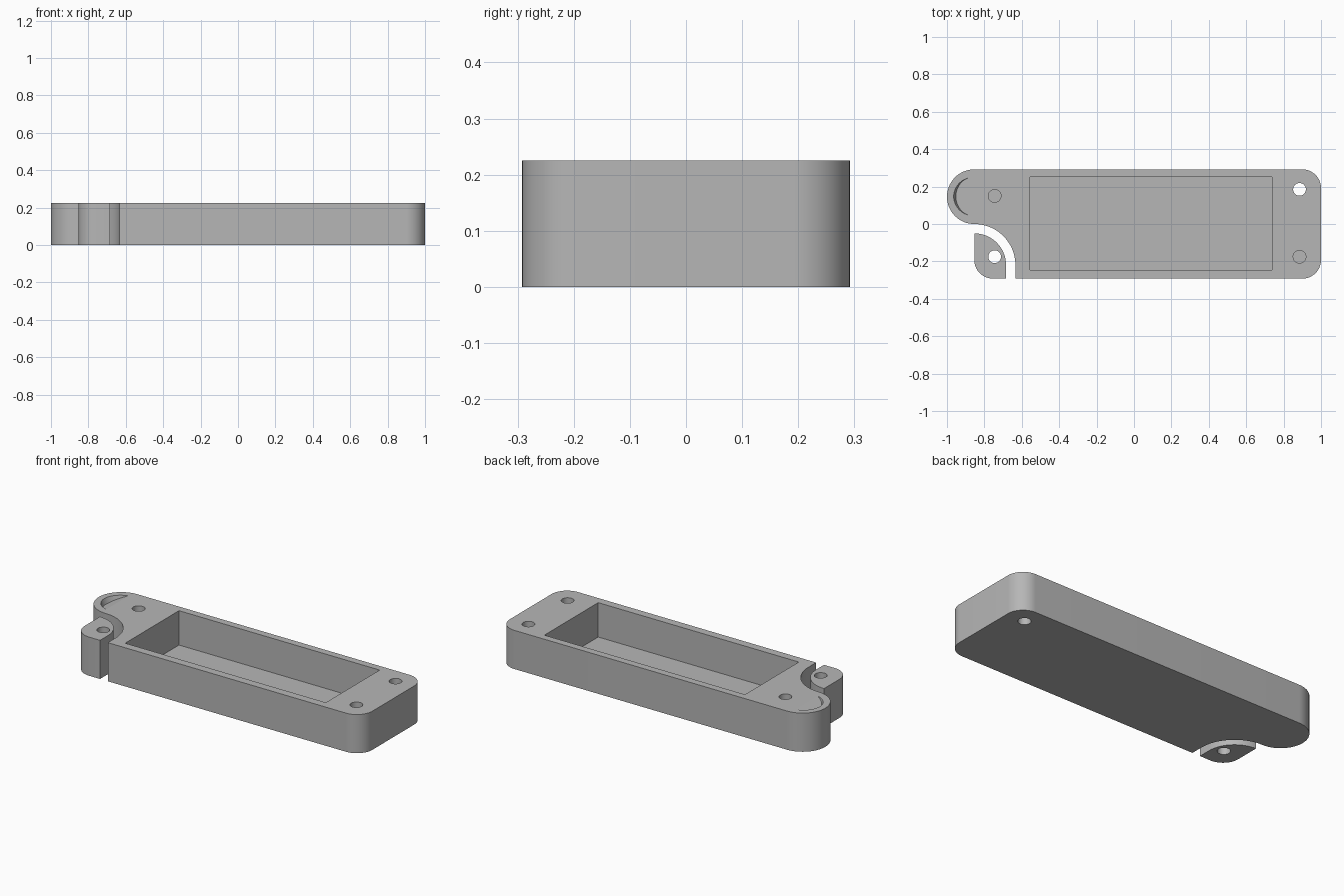
import bpy
import bmesh
from math import cos, sin, radians
from mathutils import Vector, Matrix

cube = bpy.data.objects.get("Cube")
if cube:
    bpy.data.objects.remove(cube, do_unlink=True)

HEIGHT = 0.225
HALF = 0.292      # half width of the body
FLOOR = 0.025     # thickness left under blind cuts
HOLE = 0.034

grey = bpy.data.materials.new("plain_grey")
grey.use_nodes = True
colour = (0.47, 0.47, 0.47, 1)
grey.diffuse_color = colour
grey.node_tree.nodes["Principled BSDF"].inputs["Base Color"].default_value = colour


def arc(cx, cy, r, start, end):
    steps = max(2, int(abs(end - start) / 5))
    angles = [radians(start + (end - start) * i / steps) for i in range(steps + 1)]
    return [(cx + r * cos(a), cy + r * sin(a)) for a in angles]


def add_object(name, bm):
    bmesh.ops.recalc_face_normals(bm, faces=bm.faces)
    mesh = bpy.data.meshes.new(name)
    bm.to_mesh(mesh)
    bm.free()
    mesh.materials.append(grey)
    obj = bpy.data.objects.new(name, mesh)
    bpy.context.collection.objects.link(obj)
    return obj


def prism(name, outline, bottom=0, top=HEIGHT):
    bm = bmesh.new()
    base = bm.faces.new([bm.verts.new((x, y, bottom)) for x, y in outline])
    side = bmesh.ops.extrude_face_region(bm, geom=[base], use_keep_orig=True)
    verts = [v for v in side["geom"] if isinstance(v, bmesh.types.BMVert)]
    bmesh.ops.translate(bm, verts=verts, vec=(0, 0, top - bottom))
    return add_object(name, bm)


def hole(x, y, bottom):
    return prism("hole_cutter", arc(x, y, HOLE, 0, 360)[:-1], bottom, HEIGHT + 0.1)


def carve(obj, cutters):
    bpy.context.view_layer.objects.active = obj
    for cutter in cutters:
        mod = obj.modifiers.new("cut", "BOOLEAN")
        mod.operation = "DIFFERENCE"
        mod.solver = "EXACT"
        mod.object = cutter
        bpy.ops.object.modifier_apply(modifier=mod.name)
        bpy.data.objects.remove(cutter, do_unlink=True)


# Main body: rounded right end, round lobe at left, concave sweep to the front
body = prism("main_body",
             arc(0.9, HALF - 0.1, 0.1, 0, 90)
             + arc(-0.854, 0.146, 0.146, 90, 270)
             + arc(-0.854, -0.22, 0.22, 90, 0)
             + [(-0.634, -HALF)]
             + arc(0.9, 0.1 - HALF, 0.1, -90, 0))

# Small separate corner block that nests in the sweep
block = prism("corner_block",
              arc(-0.854, -0.22, 0.17, 90, 0)
              + [(-0.684, -HALF)]
              + arc(-0.754, 0.1 - HALF, 0.1, 270, 180))

# Rectangular pocket
pocket = prism("pocket_cutter",
               [(-0.555, -0.245), (0.737, -0.245), (0.737, 0.25), (-0.555, 0.25)],
               FLOOR, HEIGHT + 0.1)

# Tilted disc cut that leaves the crescent recess in the lobe
tilt = radians(22)
axis = Vector((-sin(tilt), 0, cos(tilt)))
centre = Vector((-0.855, 0.147, 0.235)) + axis * 0.1
bm = bmesh.new()
bmesh.ops.create_cone(bm, cap_ends=True, segments=72, radius1=0.105, radius2=0.105,
                      depth=0.2,
                      matrix=Matrix.Translation(centre) @ Matrix.Rotation(-tilt, 4, "Y"))
recess = add_object("recess_cutter", bm)

# Blind and through screw holes
carve(body, [pocket, recess,
             hole(-0.745, 0.15, FLOOR), hole(0.885, -0.175, FLOOR),
             hole(0.885, 0.185, -0.1)])
carve(block, [hole(-0.745, -0.175, -0.1)])

# Smooth curved walls with crisp edges
bpy.ops.object.select_all(action="DESELECT")
for obj in (body, block):
    obj.select_set(True)
bpy.context.view_layer.objects.active = body
bpy.ops.object.shade_smooth_by_angle(angle=radians(15))
